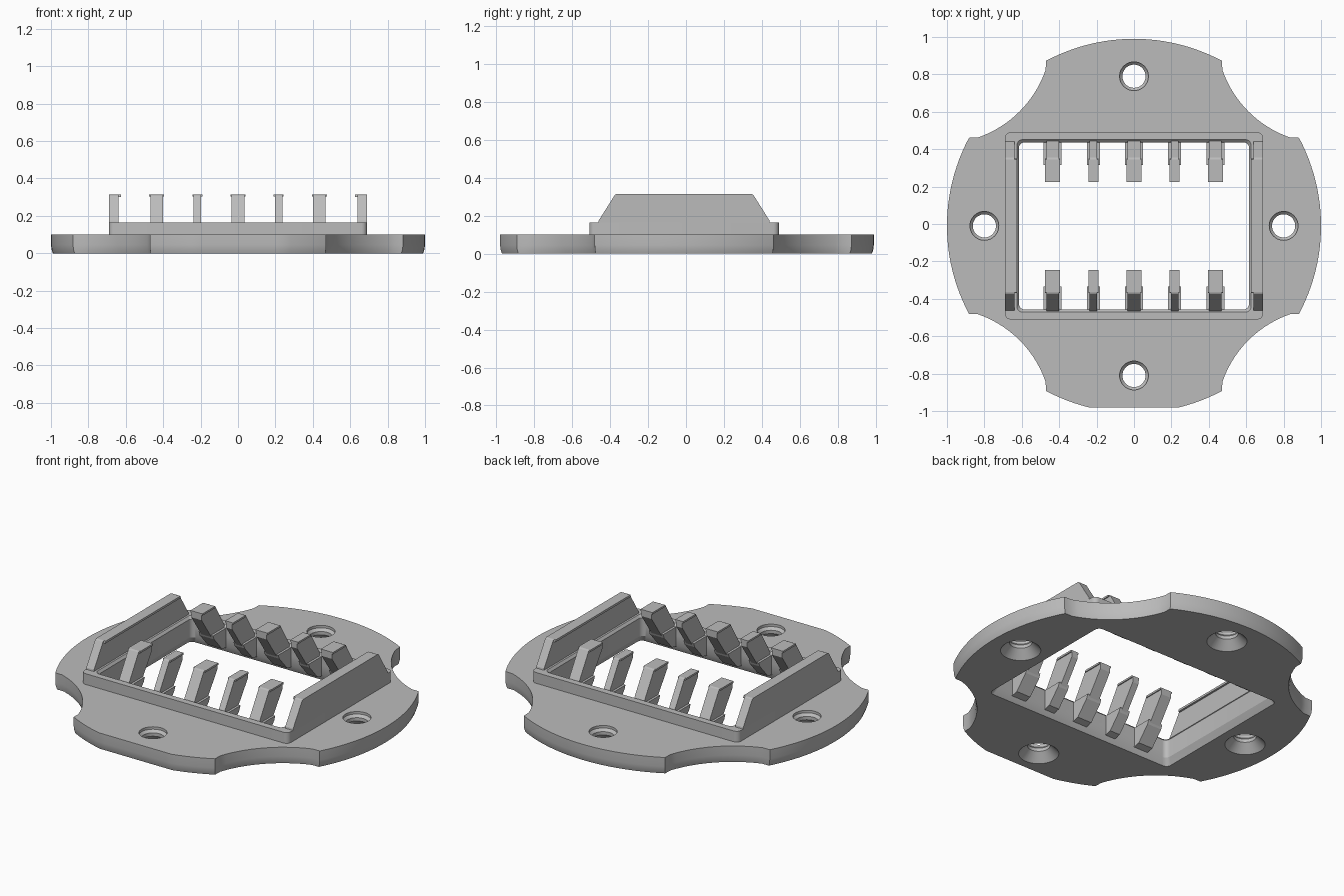
import bpy, bmesh, math
from math import cos, sin, pi

if "Cube" in bpy.data.objects:
    bpy.data.objects.remove(bpy.data.objects["Cube"])

CY = -0.01            # middle of the part in y
PLATE_Z, RIM_Z, TOP_Z = 0.10, 0.165, 0.315

grey = bpy.data.materials.new("plain grey")
grey.use_nodes = True
grey.diffuse_color = (0.5, 0.5, 0.5, 1)
grey.node_tree.nodes["Principled BSDF"].inputs["Base Color"].default_value = (0.5, 0.5, 0.5, 1)


def make(name, bm):
    bmesh.ops.recalc_face_normals(bm, faces=bm.faces)
    mesh = bpy.data.meshes.new(name)
    bm.to_mesh(mesh)
    bm.free()
    mesh.materials.append(grey)
    ob = bpy.data.objects.new(name, mesh)
    bpy.context.collection.objects.link(ob)
    return ob


def loft(bm, loops):
    """Closed solid through a stack of equal-length 3D loops."""
    rings = [[bm.verts.new(p) for p in loop] for loop in loops]
    n = len(rings[0])
    for a, b in zip(rings, rings[1:]):
        for i in range(n):
            j = (i + 1) % n
            bm.faces.new((a[i], a[j], b[j], b[i]))
    bm.faces.new(rings[0][::-1])
    bm.faces.new(rings[-1])


def rounded_rect(hx, hy, r, z):
    pts = []
    for k, (sx, sy) in enumerate(((1, 1), (-1, 1), (-1, -1), (1, -1))):
        for i in range(6):
            a = (k + i / 5) * pi / 2
            pts.append((sx * (hx - r) + r * cos(a), CY + sy * (hy - r) + r * sin(a), z))
    return pts


def circle(x, y, r, z, n=40):
    return [(x + r * cos(2 * pi * i / n), y + r * sin(2 * pi * i / n), z) for i in range(n)]


def extrude_x(bm, profile, x0, x1):
    loft(bm, [[(x, CY + y, z) for y, z in profile] for x in (x0, x1)])


def cut(ob, cutter):
    mod = ob.modifiers.new("cut", "BOOLEAN")
    mod.operation, mod.object, mod.solver = "DIFFERENCE", cutter, "EXACT"
    deps = bpy.context.evaluated_depsgraph_get()
    mesh = bpy.data.meshes.new_from_object(ob.evaluated_get(deps))
    ob.modifiers.clear()
    ob.data = mesh


# Plate outline: four unit-circle arcs joined by concave scallops
outline = []
half = math.atan2(0.47, 0.88)
for k in range(4):
    mid = k * pi / 2
    for i in range(25):
        a = mid - half + 2 * half * i / 24
        outline.append((cos(a), max(sin(a), -0.97)))
    diag = mid + pi / 4
    cx, cy, r = 1.45 * cos(diag), 1.45 * sin(diag), 0.585
    spread = math.asin(0.29 / r)
    for i in range(1, 16):
        a = diag + pi + spread - 2 * spread * i / 16
        outline.append((cx + r * cos(a), cy + r * sin(a)))

bm = bmesh.new()
loft(bm, [[(x * s, CY + y * s, z) for x, y in outline]
          for s, z in ((0.99, 0), (0.997, 0.02), (1, 0.045), (1, PLATE_Z))])
plate = make("base_plate", bm)

# Raised rim around the opening
bm = bmesh.new()
loft(bm, [rounded_rect(0.69, 0.5, 0.03, z) for z in (0.09, RIM_Z)])
rim = make("raised_rim", bm)

# Cutters: flared opening and countersunk screw holes
bm = bmesh.new()
loft(bm, [rounded_rect(hx, hy, 0.03, z) for hx, hy, z in
          ((0.64, 0.47, -0.01), (0.615, 0.447, 0.04), (0.615, 0.447, 0.15), (0.63, 0.466, 0.17))])
opening = make("opening_cutter", bm)
bm = bmesh.new()
for k in range(4):
    x, y = 0.8 * cos(k * pi / 2), CY + 0.8 * sin(k * pi / 2)
    loft(bm, [circle(x, y, r, z) for r, z in
              ((0.115, -0.005), (0.062, 0.05), (0.062, 0.07), (0.077, 0.085), (0.077, 0.12))])
holes = make("hole_cutter", bm)

cut(plate, opening)
cut(plate, holes)
cut(rim, opening)
for cutter in (opening, holes):
    bpy.data.objects.remove(cutter)

# End walls with a small inward lip along the top
wall = [(-0.455, 0.15), (-0.45, 0.175), (-0.365, 0.31), (-0.355, TOP_Z),
        (0.355, TOP_Z), (0.365, 0.31), (0.45, 0.175), (0.455, 0.15)]
lip = [(-0.36, 0.302), (-0.355, TOP_Z), (0.355, TOP_Z), (0.36, 0.302)]
for side, s in (("left", 1), ("right", -1)):
    bm = bmesh.new()
    extrude_x(bm, wall, s * 0.638, s * 0.69)
    extrude_x(bm, lip, s * 0.626, s * 0.64)
    make(side + "_end_wall", bm)

# Leaning teeth: slanted arm, wider foot and capped tip
arm = [(0.455, 0.04), (0.455, 0.16), (0.365, 0.31), (0.355, TOP_Z),
       (0.235, TOP_Z), (0.235, 0.275), (0.335, 0.13), (0.40, 0.06)]
foot = [(0.455, 0.03), (0.455, 0.15), (0.325, 0.15), (0.335, 0.125), (0.41, 0.04)]
cap = [(0.36, 0.304), (0.355, TOP_Z), (0.235, TOP_Z), (0.235, 0.304)]
for row, s in (("front", -1), ("back", 1)):
    for i, x in enumerate((-0.435, -0.217, 0, 0.217, 0.435)):
        w = 0.034 if i % 2 == 0 else 0.02
        bm = bmesh.new()
        for profile, grow in ((arm, 0), (foot, 0.014), (cap, 0.006)):
            extrude_x(bm, [(s * y, z) for y, z in profile], x - w - grow, x + w + grow)
        make(f"{row}_tooth_{i + 1}", bm)

# Smooth the curved sides, keep the edges sharp
bpy.ops.object.select_all(action="DESELECT")
for ob in (plate, rim):
    ob.select_set(True)
bpy.context.view_layer.objects.active = plate
bpy.ops.object.shade_smooth_by_angle(angle=math.radians(25))
